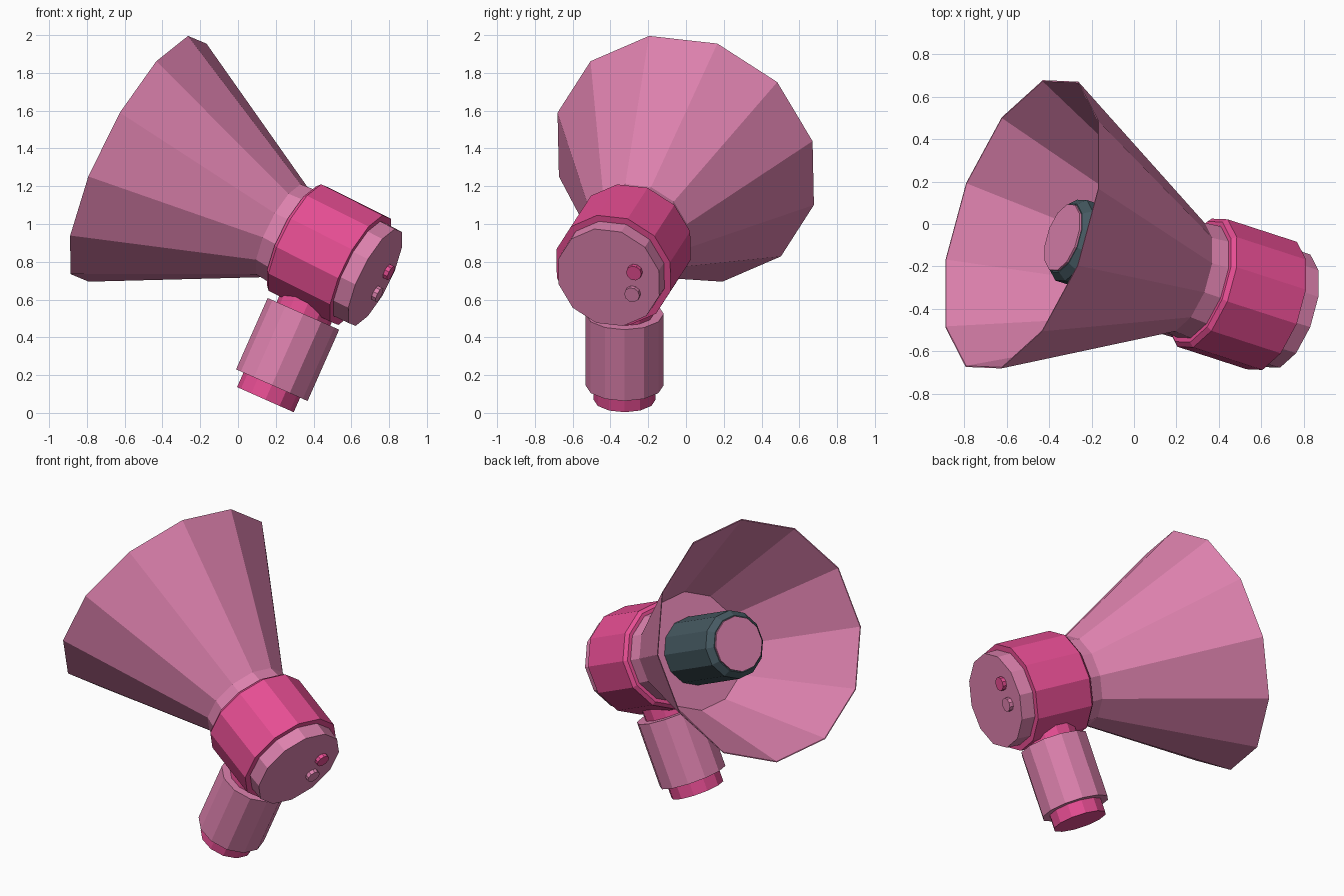
import bpy, bmesh, math
from mathutils import Vector

cube = bpy.data.objects.get("Cube")
if cube:
    bpy.data.objects.remove(cube, do_unlink=True)


def make_material(name, rgb):
    mat = bpy.data.materials.new(name)
    mat.use_nodes = True
    mat.diffuse_color = (*rgb, 1)
    mat.node_tree.nodes["Principled BSDF"].inputs["Base Color"].default_value = (*rgb, 1)
    return mat


PINK = make_material("soft_pink", (0.72, 0.22, 0.42))
MAGENTA = make_material("magenta", (0.79, 0.075, 0.29))
SLATE = make_material("dark_slate", (0.06, 0.10, 0.12))


def lathe(name, origin, axis, ref, profile, mat, sides=12):
    """Sweep (distance along axis, radius) pairs into a capped faceted solid."""
    axis = axis.normalized()
    e1 = (ref - axis * ref.dot(axis)).normalized()
    e2 = axis.cross(e1)
    bm = bmesh.new()
    rings = []
    for t, r in profile:
        ring = []
        for i in range(sides):
            ang = math.tau * i / sides
            ring.append(bm.verts.new(origin + axis * t + r * (e1 * math.cos(ang) + e2 * math.sin(ang))))
        rings.append(ring)
    for a, b in zip(rings, rings[1:]):
        for i in range(sides):
            j = (i + 1) % sides
            bm.faces.new((a[i], a[j], b[j], b[i]))
    bm.faces.new(rings[0])
    bm.faces.new(rings[-1])
    bmesh.ops.recalc_face_normals(bm, faces=bm.faces)
    mesh = bpy.data.meshes.new(name)
    bm.to_mesh(mesh)
    bm.free()
    mesh.materials.append(mat)
    obj = bpy.data.objects.new(name, mesh)
    bpy.context.collection.objects.link(obj)
    return obj


# Main axis runs from the rear cap to the horn mouth
AXIS = Vector((-0.858, 0.279, 0.43)).normalized()
BACK = Vector((0.726, -0.409, 0.717))
REF = Vector((0.364, -0.268, 0.893))

body_parts = [
    ("rear_cap", [(0, 0.287), (0.12, 0.29)], PINK),
    ("body_band", [(0.09, 0.325), (0.47, 0.325), (0.49, 0.305)], MAGENTA),
    ("neck_collar", [(0.47, 0.285), (0.58, 0.275)], PINK),
    # Horn goes out to the rim, then back inside to its floor
    ("horn", [(0.575, 0.275), (1.46, 0.728), (1.46, 0.722), (0.74, 0.355)], PINK),
    ("inner_driver", [(0.73, 0.205), (1.19, 0.205), (1.23, 0.172)], SLATE),
    ("driver_cap", [(1.22, 0.166), (1.24, 0.166)], PINK),
]
for name, profile, mat in body_parts:
    lathe(name, BACK, AXIS, REF, profile, mat)

# Buttons on the rear face
for name, y, z, mat in (("upper_button", -0.27, 0.75, MAGENTA), ("lower_button", -0.28, 0.635, PINK)):
    x = BACK.x - (AXIS.y * (y - BACK.y) + AXIS.z * (z - BACK.z)) / AXIS.x
    lathe(name, Vector((x, y, z)), AXIS, REF, [(-0.025, 0.042), (0.02, 0.042)], mat, 10)

# Handle, from its bottom end up into the body
UP = Vector((0.405, 0, 0.914))
BOTTOM = Vector((0.145, -0.325, 0.07))
handle_parts = [
    ("handle_end", [(0, 0.164), (0.12, 0.164)], MAGENTA),
    ("handle_grip", [(0.084, 0.207), (0.497, 0.207)], PINK),
    ("handle_neck", [(0.45, 0.155), (0.7, 0.155)], MAGENTA),
]
for name, profile, mat in handle_parts:
    lathe(name, BOTTOM, UP, Vector((0, 1, 0)), profile, mat)
